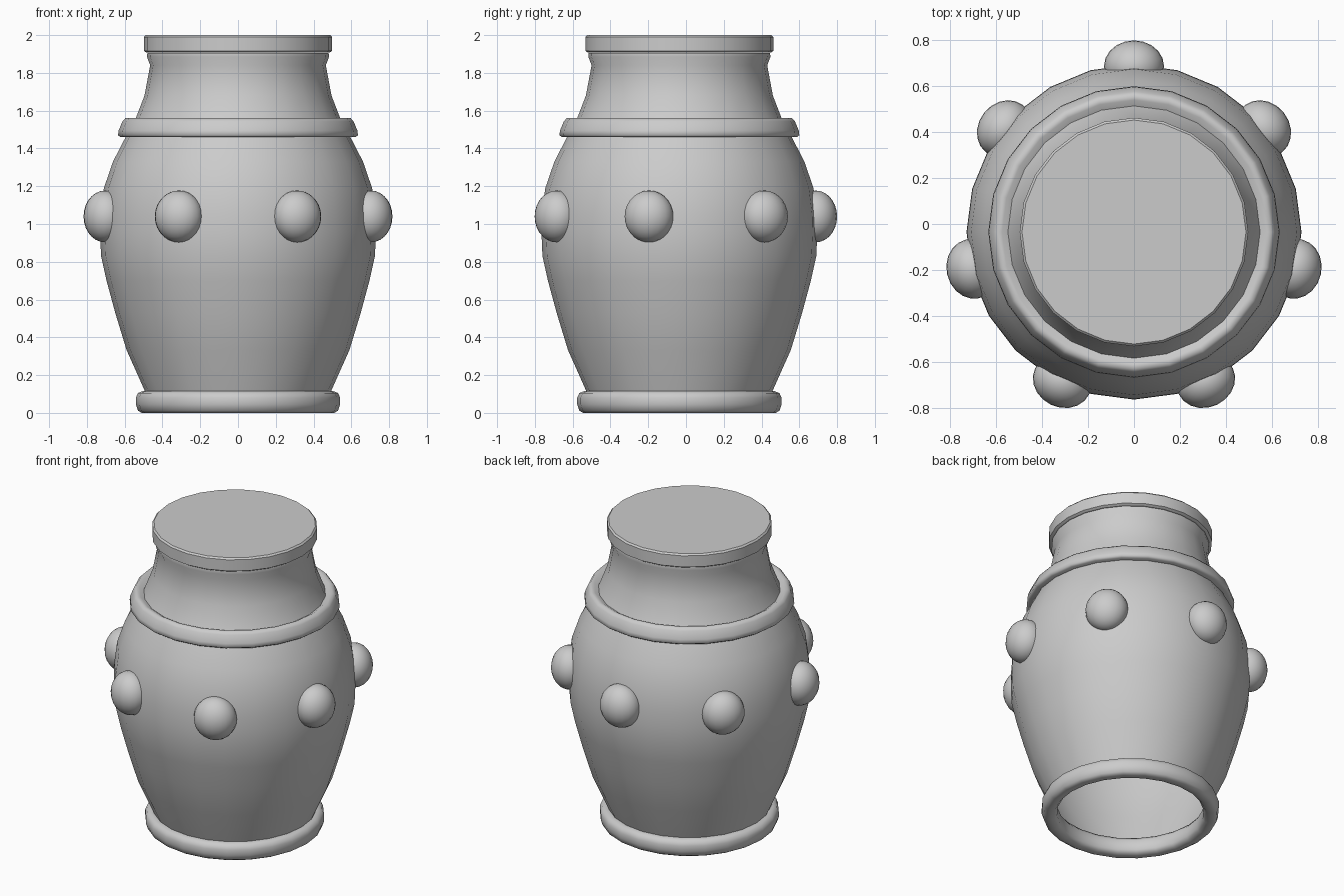
import bpy, bmesh, math
from mathutils import Matrix

if "Cube" in bpy.data.objects:
    bpy.data.objects.remove(bpy.data.objects["Cube"])

SIDES = 24
CY = -0.035          # vase axis; the seven studs make the bounds uneven in y


def finish(bm, name, angle=40):
    mesh = bpy.data.meshes.new(name)
    bm.to_mesh(mesh)
    bm.free()
    ob = bpy.data.objects.new(name, mesh)
    bpy.context.collection.objects.link(ob)
    ob.location.y = CY
    bpy.ops.object.select_all(action='DESELECT')
    ob.select_set(True)
    bpy.context.view_layer.objects.active = ob
    bpy.ops.object.shade_smooth_by_angle(angle=math.radians(angle))
    return ob


def lathe(name, profile, closed=False, cap_ends=False, angle=40):
    """Revolve an (r, z) profile, listed upward on the outside."""
    bm = bmesh.new()
    rings = []
    for r, z in profile:
        rings.append([bm.verts.new((r * math.cos(2 * math.pi * i / SIDES),
                                    r * math.sin(2 * math.pi * i / SIDES), z))
                      for i in range(SIDES)])
    pairs = list(zip(rings, rings[1:]))
    if closed:
        pairs.append((rings[-1], rings[0]))
    for lo, hi in pairs:
        for i in range(SIDES):
            j = (i + 1) % SIDES
            bm.faces.new((lo[i], lo[j], hi[j], hi[i]))
    if cap_ends:
        bm.faces.new(rings[0][::-1])
        bm.faces.new(rings[-1])
    return finish(bm, name, angle)


# Hollow body and neck, open at the bottom
lathe("body", [(0.475, 0.06), (0.495, 0.12), (0.59, 0.333), (0.65, 0.53),
               (0.696, 0.70), (0.725, 0.83), (0.73, 0.95), (0.728, 1.05),
               (0.71, 1.19), (0.662, 1.33), (0.595, 1.46), (0.545, 1.55),
               (0.495, 1.68), (0.465, 1.84), (0.482, 1.885), (0.48, 1.905)])

# Rounded foot ring
lathe("foot_ring", [(0.465, 0.004), (0.51, 0.0), (0.53, 0.012), (0.541, 0.045),
                    (0.541, 0.08), (0.53, 0.105), (0.505, 0.115),
                    (0.465, 0.115), (0.447, 0.09), (0.447, 0.025)],
      closed=True, angle=60)

# Shoulder band
lathe("shoulder_band", [(0.57, 1.46), (0.622, 1.46), (0.635, 1.47),
                        (0.632, 1.495), (0.612, 1.543), (0.597, 1.56),
                        (0.575, 1.557), (0.53, 1.53)], closed=True, angle=60)

# Lid disc with softened rims
lathe("lid", [(0.485, 1.908), (0.498, 1.916), (0.498, 1.99), (0.488, 2.0)],
      cap_ends=True, angle=30)

# Seven flattened studs around the belly
for k in range(7):
    bm = bmesh.new()
    turn = Matrix.Rotation(math.pi / 2 + k * 2 * math.pi / 7, 4, 'Z')
    place = turn @ Matrix.Translation((0.722, 0, 1.04)) @ Matrix.Diagonal((0.113, 0.131, 0.137, 1))
    bmesh.ops.create_uvsphere(bm, u_segments=20, v_segments=14, radius=1, matrix=place)
    finish(bm, f"stud_{k + 1}")
